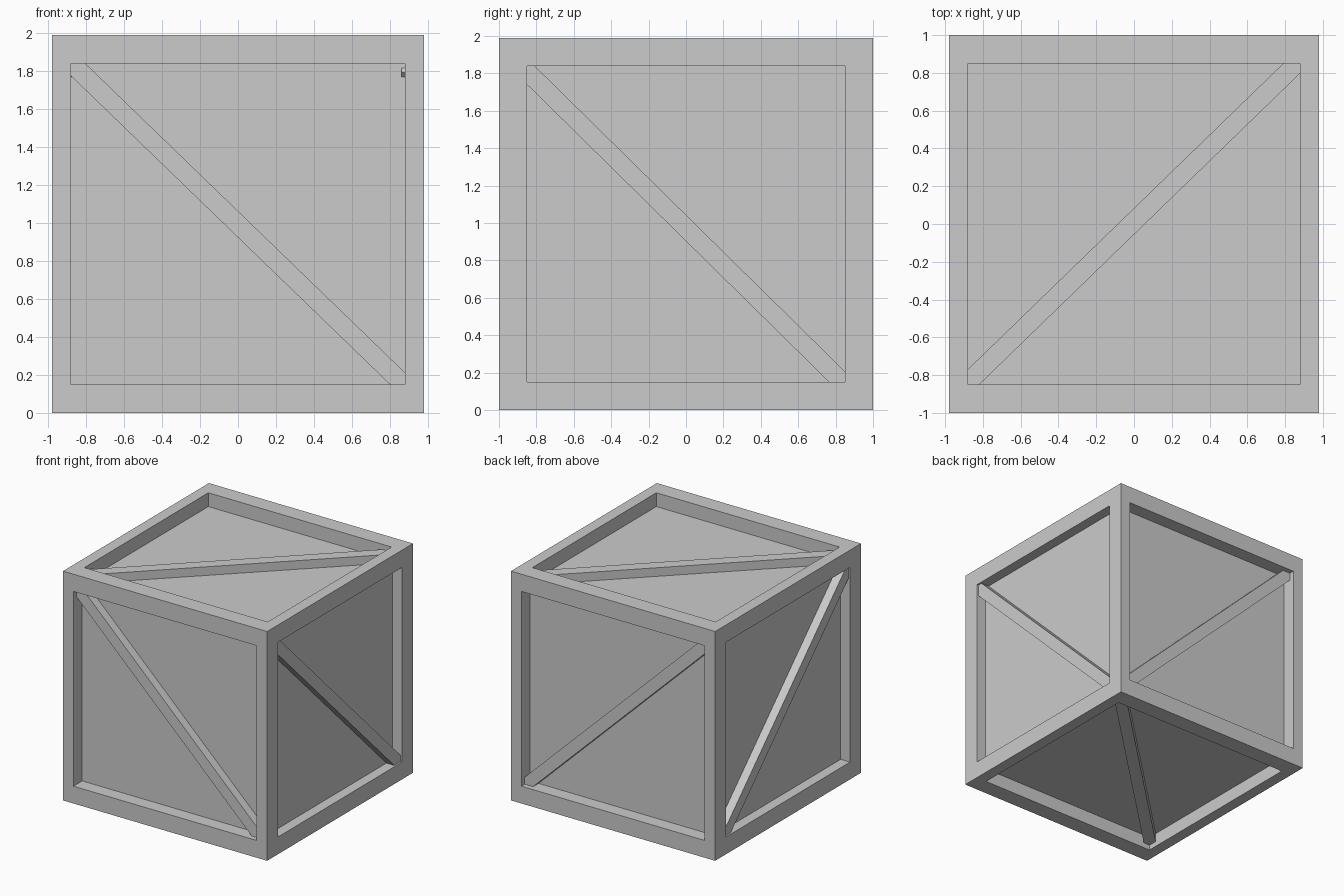
import bpy
from math import atan2, hypot
from mathutils import Matrix, Vector

if "Cube" in bpy.data.objects:
    bpy.data.objects.remove(bpy.data.objects["Cube"])

HALF = Vector((0.98, 1.0, 0.995))      # outer half size
OPEN = Vector((0.88, 0.85, 0.845))     # half size of the openings
PANEL = Vector((0.89, 0.88, 0.875))    # half size of the recessed panels
MID = Vector((0, 0, 0.995))
BRACE_WIDTH, PROUD, SUNK = 0.10, 0.075, 0.03


def box(name, half, loc=MID):
    bpy.ops.mesh.primitive_cube_add(size=2, location=loc)
    ob = bpy.context.object
    ob.name = name
    ob.data.transform(Matrix.Diagonal((*half, 1)))
    return ob


# Outer frame: solid block with an opening cut through along each axis
frame = box("crate_frame", HALF)
for axis in range(3):
    size = OPEN.copy()
    size[axis] = 1.5
    cutter = box("opening_cutter", size)
    cutter.hide_render = True
    mod = frame.modifiers.new("opening", 'BOOLEAN')
    mod.operation = 'DIFFERENCE'
    mod.solver = 'EXACT'
    mod.object = cutter
    bpy.context.view_layer.objects.active = frame
    bpy.ops.object.modifier_apply(modifier=mod.name)
    bpy.data.objects.remove(cutter, do_unlink=True)

# Recessed panels
box("crate_panels", PANEL)


# Diagonal brace on the face along `axis`, running in the plane of axes u, v
def brace(name, axis, side, u, v, slope, shift):
    length = hypot(OPEN[u], OPEN[v]) + 0.02
    ob = box(name, (length, BRACE_WIDTH / 2, (PROUD + SUNK) / 2))
    angle = atan2(slope, 1)
    eu, ev = Vector((0, 0, 0)), Vector((0, 0, 0))
    eu[u] = ev[v] = 1
    along = eu + ev * slope
    along.normalize()
    across = ev - eu * slope
    across.normalize()
    rot = Matrix((along, across, along.cross(across))).transposed()
    ob.data.transform(rot.to_4x4())
    ob.location[axis] += side * (PANEL[axis] + (PROUD - SUNK) / 2)
    ob.location[v] += shift


for side, (fb, lr, tb) in ((-1, ("front", "left", "bottom")),
                           (1, ("back", "right", "top"))):
    brace(fb + "_brace", 1, side, 0, 2, -0.967, -0.002)
    brace(lr + "_brace", 0, side, 1, 2, -0.985, -0.022)
    brace(tb + "_brace", 2, side, 0, 1, 0.97, 0.014)
